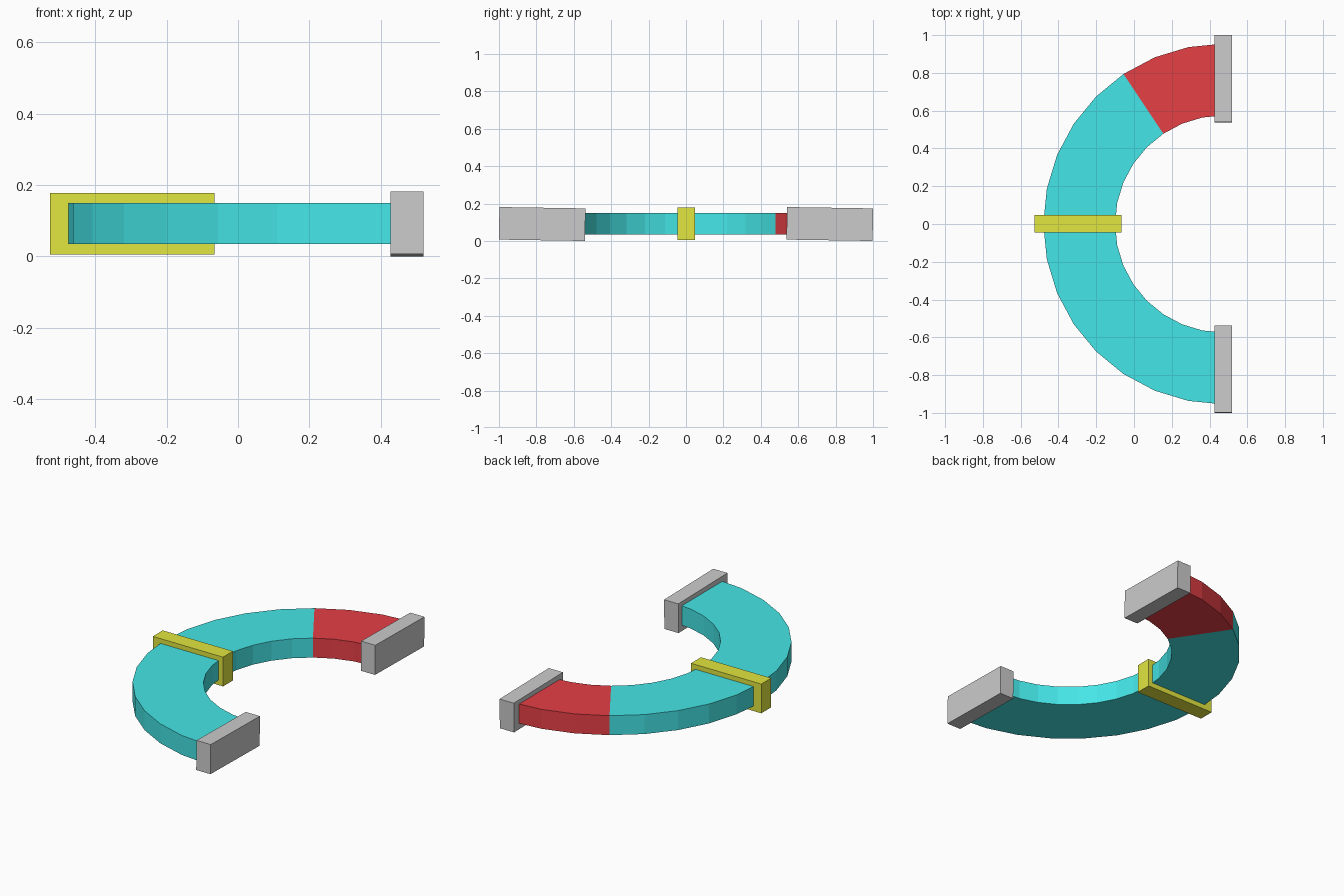
import bpy, bmesh, math

if "Cube" in bpy.data.objects:
    bpy.data.objects.remove(bpy.data.objects["Cube"])

CX, R_IN, R_OUT = 0.475, 0.575, 0.955   # ring centre and radii
Z0, Z1 = 0.035, 0.15                    # ring bottom and top
STEP = math.radians(11.25)              # 32-sided ring


def material(name, rgb):
    m = bpy.data.materials.new(name)
    m.diffuse_color = (*rgb, 1)
    m.use_nodes = True
    m.node_tree.nodes["Principled BSDF"].inputs["Base Color"].default_value = m.diffuse_color
    return m


def finish(name, bm, mat=None):
    bmesh.ops.recalc_face_normals(bm, faces=bm.faces)
    me = bpy.data.meshes.new(name)
    bm.to_mesh(me)
    bm.free()
    ob = bpy.data.objects.new(name, me)
    bpy.context.collection.objects.link(ob)
    if mat:
        me.materials.append(mat)
    return ob


def box(name, size, loc, tilt=0, mat=None):
    bm = bmesh.new()
    bmesh.ops.create_cube(bm, size=1)
    bmesh.ops.scale(bm, vec=size, verts=bm.verts)
    ob = finish(name, bm, mat)
    ob.location = loc
    ob.rotation_euler.x = math.radians(tilt)
    return ob


def arc(name, first, last, mat):
    """Ring sector with rectangular section; step 0 points to -x."""
    bm = bmesh.new()
    rings = []
    for i in range(first, last + 1):
        c, s = math.cos(i * STEP), math.sin(i * STEP)
        section = [(R_IN, Z0), (R_OUT, Z0), (R_OUT, Z1), (R_IN, Z1)]
        rings.append([bm.verts.new((CX - r * c, r * s, z)) for r, z in section])
    for a, b in zip(rings, rings[1:]):
        for k in range(4):
            n = (k + 1) % 4
            bm.faces.new((a[k], a[n], b[n], b[k]))
    bm.faces.new(rings[0])
    bm.faces.new(rings[-1])
    return finish(name, bm, mat)


cyan = material("cyan", (0.06, 0.79, 0.80))
red = material("red", (0.79, 0.05, 0.06))
yellow = material("yellow", (0.76, 0.79, 0.05))

# Curved body with a red end section
arc("curved_body", -8, 5, cyan)
arc("red_section", 5, 8, red)

# Collar around the middle of the curve
box("middle_collar", (0.46, 0.093, 0.173), (-0.296, 0.001, 0.0915), mat=yellow)

# End plates, both very slightly tilted
for side, name in ((-1, "front_end_plate"), (1, "back_end_plate")):
    box(name, (0.093, 0.46, 0.174), (0.4735, side * 0.769, 0.0905), tilt=-0.9)
